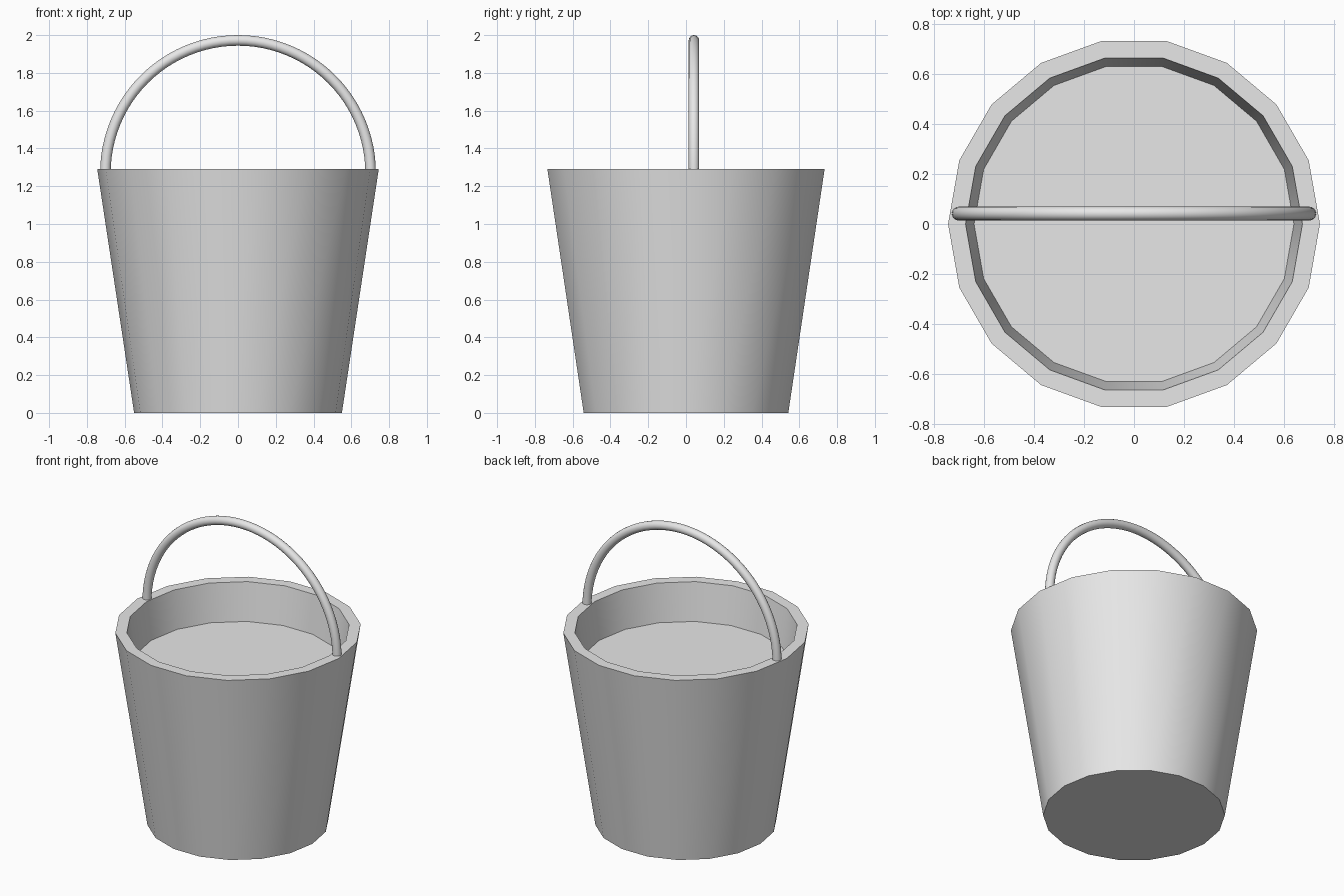
import bpy
import bmesh
from math import cos, sin, pi, radians
from mathutils import Vector

cube = bpy.data.objects.get("Cube")
if cube:
    bpy.data.objects.remove(cube, do_unlink=True)

# Single grey metal colour
grey = bpy.data.materials.new("grey_metal")
grey.use_nodes = True
grey.diffuse_color = (0.8, 0.8, 0.8, 1)
grey.node_tree.nodes["Principled BSDF"].inputs["Base Color"].default_value = (0.8, 0.8, 0.8, 1)

SIDES = 18
RIM_Z = 1.29


def sweep(name, rings):
    """Skin a list of vertex rings and cap both ends."""
    bm = bmesh.new()
    loops = [[bm.verts.new(p) for p in ring] for ring in rings]
    for a, b in zip(loops, loops[1:]):
        n = len(a)
        for i in range(n):
            j = (i + 1) % n
            bm.faces.new((a[i], a[j], b[j], b[i]))
    bm.faces.new(loops[0])
    bm.faces.new(loops[-1])
    bmesh.ops.recalc_face_normals(bm, faces=bm.faces)
    mesh = bpy.data.meshes.new(name)
    bm.to_mesh(mesh)
    bm.free()
    mesh.materials.append(grey)
    obj = bpy.data.objects.new(name, mesh)
    bpy.context.collection.objects.link(obj)
    bpy.ops.object.select_all(action='DESELECT')
    obj.select_set(True)
    bpy.context.view_layer.objects.active = obj
    bpy.ops.object.shade_smooth_by_angle(angle=radians(30))
    return obj


def ring(radius, z):
    turns = [2 * pi * i / SIDES for i in range(SIDES)]
    return [Vector((radius * cos(t), radius * sin(t), z)) for t in turns]


# Tapered bucket: base, outer rim, inner rim, recessed inner surface
profile = [(0.55, 0), (0.745, RIM_Z), (0.675, RIM_Z), (0.641, RIM_Z - 0.25)]
sweep("bucket", [ring(r, z) for r, z in profile])

# Half-round handle with its ends sunk into the rim
ARC, TUBE, STEPS, ROUND = 0.702, 0.028, 48, 16
centre = Vector((0, 0.042, 2 - ARC - TUBE))
handle_rings = []
for s in range(STEPS + 1):
    a = pi * s / STEPS
    out = Vector((cos(a), 0, sin(a)))
    turns = [2 * pi * k / ROUND for k in range(ROUND)]
    handle_rings.append([centre + out * (ARC + TUBE * cos(t)) + Vector((0, TUBE * sin(t), 0))
                         for t in turns])
sweep("handle", handle_rings)
